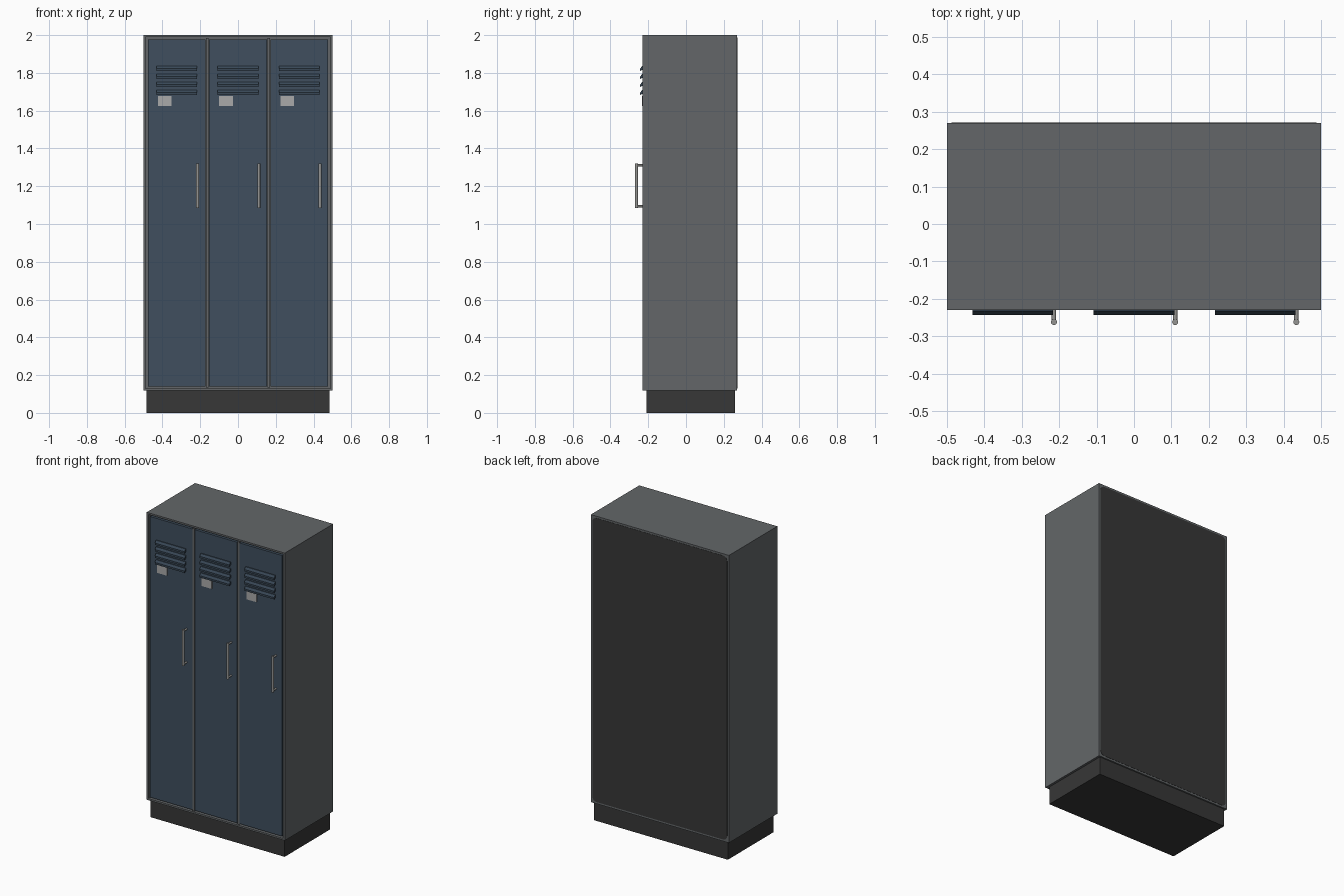
import bpy, bmesh, math
from mathutils import Matrix, Vector

if "Cube" in bpy.data.objects:
    bpy.data.objects.remove(bpy.data.objects["Cube"])


def mat(name, rgb):
    m = bpy.data.materials.new(name)
    m.diffuse_color = (*rgb, 1)
    m.use_nodes = True
    m.node_tree.nodes["Principled BSDF"].inputs["Base Color"].default_value = m.diffuse_color
    return m


GREY = mat("cabinet grey", (0.125, 0.134, 0.140))
BLUE = mat("door blue", (0.050, 0.078, 0.112))
SLAT = mat("vent blue", (0.040, 0.064, 0.094))
DARK = mat("base charcoal", (0.038, 0.038, 0.038))
STEEL = mat("handle steel", (0.30, 0.30, 0.29))
CARD = mat("label light grey", (0.40, 0.40, 0.40))


def finish(name, bm, material):
    bmesh.ops.recalc_face_normals(bm, faces=bm.faces)
    me = bpy.data.meshes.new(name)
    bm.to_mesh(me)
    bm.free()
    me.materials.append(material)
    ob = bpy.data.objects.new(name, me)
    bpy.context.collection.objects.link(ob)
    return ob


def cube_bm(x0, x1, y0, y1, z0, z1):
    bm = bmesh.new()
    size = Matrix.Diagonal((x1 - x0, y1 - y0, z1 - z0, 1))
    mid = Matrix.Translation(((x0 + x1) / 2, (y0 + y1) / 2, (z0 + z1) / 2))
    bmesh.ops.create_cube(bm, size=1, matrix=mid @ size)
    return bm


def box(name, material, *bounds):
    return finish(name, cube_bm(*bounds), material)


def prism(name, material, pts, move):
    """Close a planar outline and extrude it along a vector."""
    bm = bmesh.new()
    face = bm.faces.new([bm.verts.new(p) for p in pts])
    out = bmesh.ops.extrude_face_region(bm, geom=[face], use_keep_orig=True)
    verts = [g for g in out["geom"] if isinstance(g, bmesh.types.BMVert)]
    bmesh.ops.translate(bm, verts=verts, vec=move)
    return finish(name, bm, material)


def rod(bm, a, b, r):
    a, b = Vector(a), Vector(b)
    rot = (b - a).to_track_quat('Z', 'Y').to_matrix().to_4x4()
    bmesh.ops.create_cone(bm, cap_ends=True, segments=16, radius1=r, radius2=r,
                          depth=(b - a).length,
                          matrix=Matrix.Translation((a + b) / 2) @ rot)


# Plinth
box("base", DARK, -0.485, 0.485, -0.21, 0.26, 0, 0.125)

# Cabinet shell with a recessed front opening
bm = cube_bm(-0.5, 0.5, -0.23, 0.27, 0.118, 2.0)
bm.faces.ensure_lookup_table()
bm.normal_update()
front = next(f for f in bm.faces if f.normal.y < -0.9)
bmesh.ops.inset_region(bm, faces=[front], thickness=0.016)
out = bmesh.ops.extrude_face_region(bm, geom=[front])
bmesh.ops.delete(bm, geom=[front], context='FACES_ONLY') if front.is_valid else None
bmesh.ops.translate(bm, vec=(0, 0.025, 0),
                    verts=[g for g in out["geom"] if isinstance(g, bmesh.types.BMVert)])
finish("cabinet_shell", bm, GREY)

# Back panel with rounded corners
w, h, r, zc = 0.488, 0.929, 0.03, 1.059
outline = []
for i, (sx, sz) in enumerate([(1, 1), (-1, 1), (-1, -1), (1, -1)]):
    for k in range(6):
        a = math.radians(90 * i + 18 * k)
        outline.append((sx * (w - r) + r * math.cos(a), 0.262,
                        zc + sz * (h - r) + r * math.sin(a)))
prism("back_panel", DARK, outline, (0, 0.0095, 0))

# Dividers between the doors
for s in (-1, 1):
    box("divider", GREY, s * 0.1625 - 0.007, s * 0.1625 + 0.007, -0.229, -0.204, 0.134, 1.984)

for i in range(3):
    x = (i - 1) * 0.324
    n = f"_{i + 1}"
    # Door leaf
    box("door" + n, BLUE, x - 0.153, x + 0.153, -0.227, -0.206, 0.139, 1.977)
    # Vent louvres
    for j in range(4):
        z = 1.836 - j * 0.0423
        prof = [(-0.22, z), (-0.233, z), (-0.243, z - 0.014),
                (-0.243, z - 0.026), (-0.22, z - 0.014)]
        prism(f"vent_louvre{n}_{j + 1}", SLAT,
              [(x - 0.108, y, zz) for y, zz in prof], (0.216, 0, 0))
    # Label plate
    box("label_plate" + n, CARD, x - 0.1, x - 0.027, -0.233, -0.226, 1.625, 1.677)
    # Pull handle: bar on two posts
    hx = x + 0.11
    bm = bmesh.new()
    rod(bm, (hx, -0.262, 1.085), (hx, -0.262, 1.32), 0.008)
    for z in (1.094, 1.311):
        rod(bm, (hx, -0.22, z), (hx, -0.262, z), 0.006)
    ob = finish("handle" + n, bm, STEEL)
    bpy.context.view_layer.objects.active = ob
    bpy.ops.object.select_all(action='DESELECT')
    ob.select_set(True)
    bpy.ops.object.shade_smooth_by_angle()
